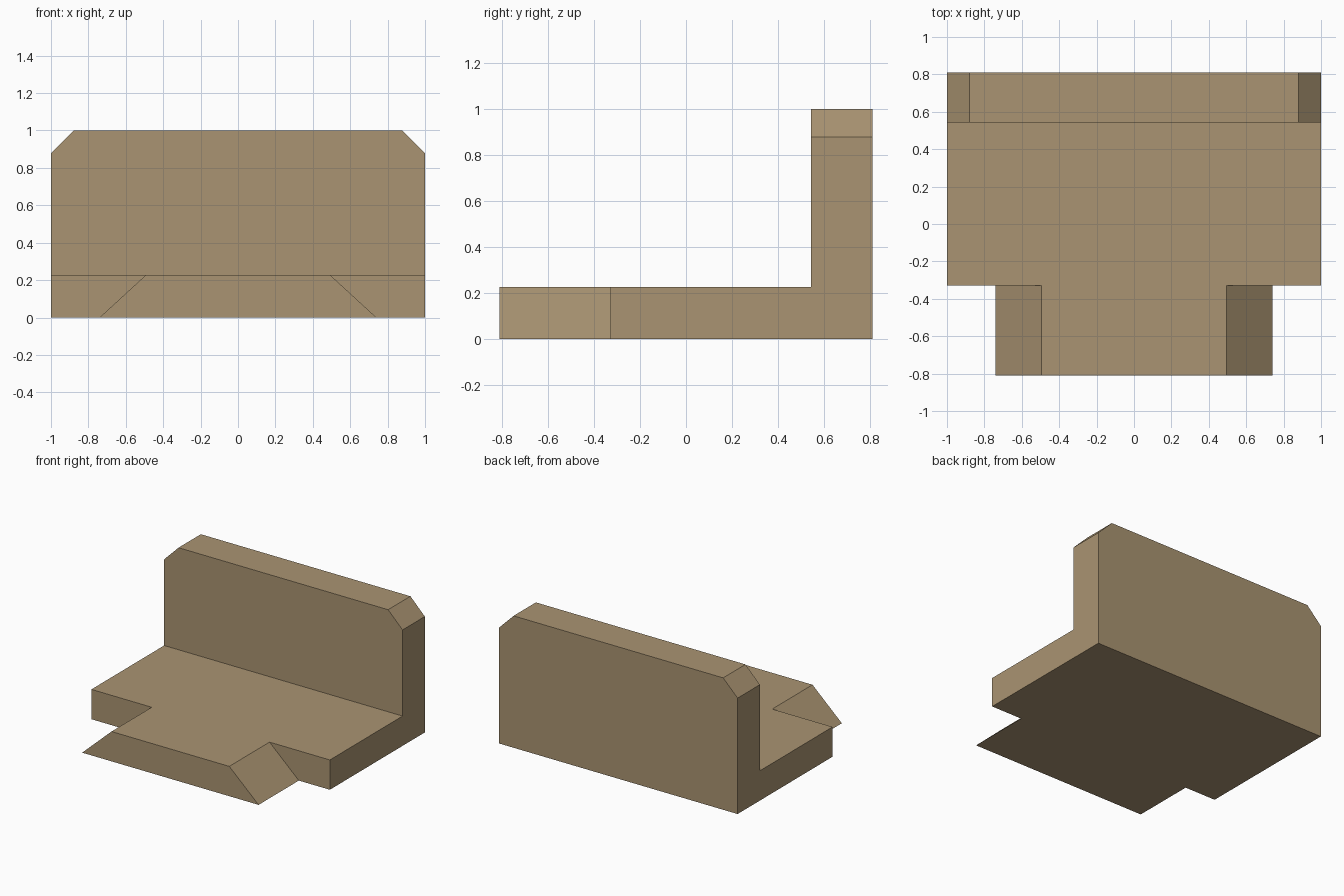
import bpy, bmesh

if "Cube" in bpy.data.objects:
    bpy.data.objects.remove(bpy.data.objects["Cube"])

tan = bpy.data.materials.new("tan")
tan.diffuse_color = (0.40, 0.296, 0.168, 1)
tan.use_nodes = True
tan.node_tree.nodes["Principled BSDF"].inputs["Base Color"].default_value = tan.diffuse_color


def prism(name, outline, offset):
    """Extrude a closed 3D outline along an offset into a solid object."""
    bm = bmesh.new()
    face = bm.faces.new([bm.verts.new(p) for p in outline])
    geom = bmesh.ops.extrude_face_region(bm, geom=[face], use_keep_orig=True)["geom"]
    bmesh.ops.translate(bm, vec=offset,
                        verts=[g for g in geom if isinstance(g, bmesh.types.BMVert)])
    bmesh.ops.recalc_face_normals(bm, faces=bm.faces)
    mesh = bpy.data.meshes.new(name)
    bm.to_mesh(mesh)
    bm.free()
    mesh.materials.append(tan)
    obj = bpy.data.objects.new(name, mesh)
    bpy.context.collection.objects.link(obj)
    return obj


# L-shaped bracket: flat base and upright back plate
profile = [(-0.81, 0), (0.81, 0), (0.81, 1), (0.543, 1), (0.543, 0.226), (-0.81, 0.226)]
bracket = prism("bracket", [(-1, y, z) for y, z in profile], (2, 0, 0))

# Chamfered top corners of the back plate
bm = bmesh.new()
bm.from_mesh(bracket.data)
corners = [e for e in bm.edges
           if all(v.co.z > 0.99 and abs(v.co.x) > 0.99 for v in e.verts)
           and e.verts[0].co.x * e.verts[1].co.x > 0]
bmesh.ops.bevel(bm, geom=corners, offset=0.121, segments=1, affect='EDGES')
bm.to_mesh(bracket.data)
bm.free()

# Mirrored front notches leave a tongue with sloping sides
notch = [(0.849, -0.1), (1.2, -0.1), (1.2, 0.326), (0.384, 0.326)]
notch = [(0.740 - (z / 0.226) * 0.246 if x < 1 else x, z) for x, z in notch]
for side, word in ((-1, "left"), (1, "right")):
    cutter = prism(word + "_notch_cutter",
                   [(side * x, -1, z) for x, z in notch], (0, 0.672, 0))
    cutter.hide_render = True
    cutter.hide_set(True)
    mod = bracket.modifiers.new(word + "_notch", 'BOOLEAN')
    mod.operation = 'DIFFERENCE'
    mod.solver = 'EXACT'
    mod.object = cutter
